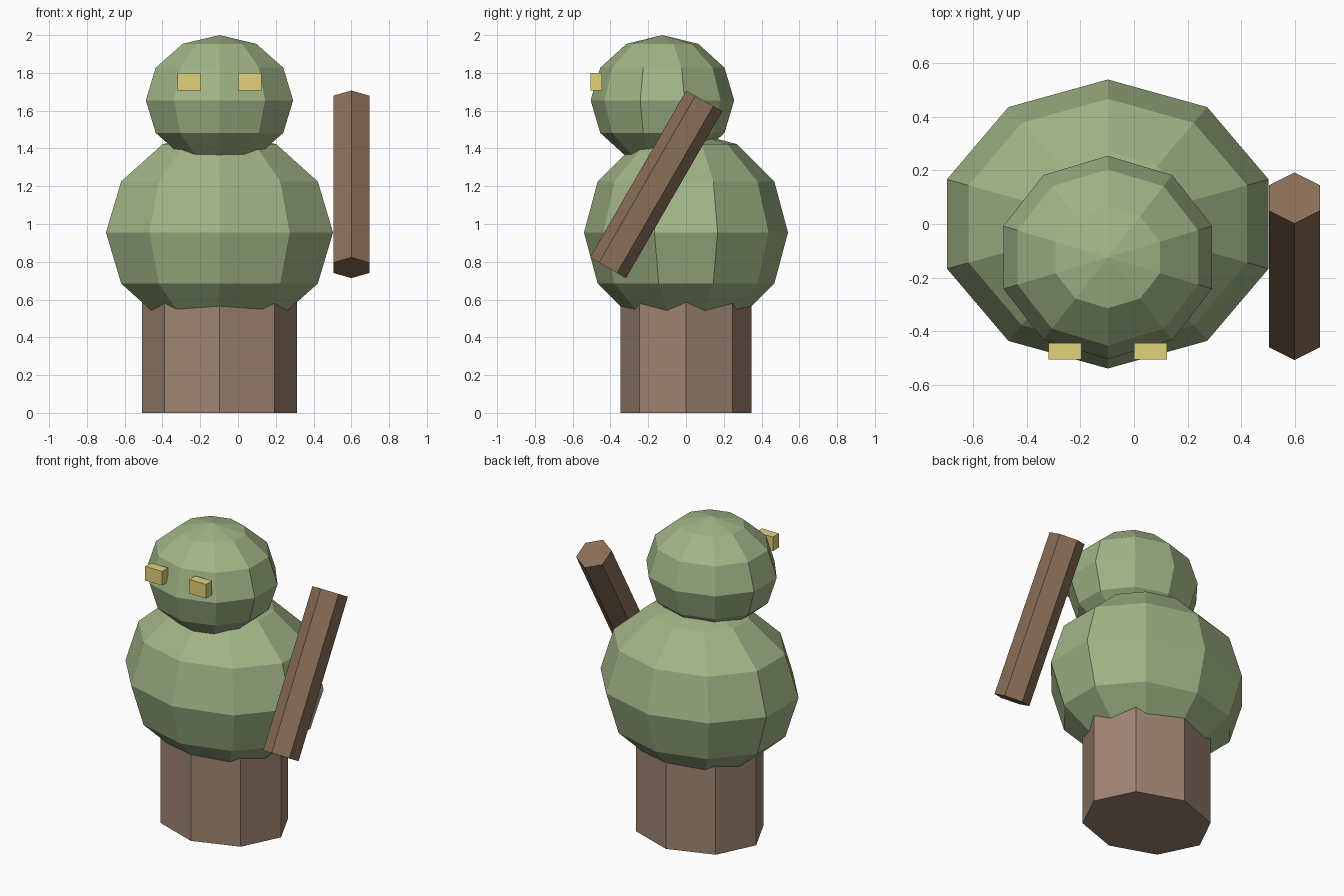
import bpy
from math import radians

if "Cube" in bpy.data.objects:
    bpy.data.objects.remove(bpy.data.objects["Cube"])


def material(name, color):
    mat = bpy.data.materials.new(name)
    mat.diffuse_color = (*color, 1)
    mat.use_nodes = True
    mat.node_tree.nodes["Principled BSDF"].inputs["Base Color"].default_value = mat.diffuse_color
    return mat


GREEN = material("leaf_green", (0.36, 0.46, 0.24))
BARK = material("bark", (0.34, 0.23, 0.17))
WOOD = material("dark_wood", (0.25, 0.155, 0.095))
YELLOW = material("yellow", (0.74, 0.65, 0.19))


def finish(name, mat, scale=(1, 1, 1)):
    obj = bpy.context.object
    obj.name = name
    obj.scale = scale
    obj.data.materials.append(mat)
    return obj


def ball(name, center, radii):
    bpy.ops.mesh.primitive_uv_sphere_add(segments=10, ring_count=6, radius=1, location=center)
    return finish(name, GREEN, radii)


CX = -0.098  # centre line of the figure; the club balances it on the right

# Stump, octagonal and wider than deep
bpy.ops.mesh.primitive_cylinder_add(vertices=8, radius=1, depth=0.62, location=(CX, 0, 0.31))
finish("stump", BARK, (0.41, 0.348, 1))

# Body and head
ball("body", (CX, 0, 0.955), (0.632, 0.54, 0.54))
ball("head", (CX, -0.125, 1.655), (0.41, 0.38, 0.345))

# Eyes
for side, label in ((-1, "right"), (1, "left")):
    bpy.ops.mesh.primitive_cube_add(size=1, location=(CX + side * 0.16, -0.475, 1.754))
    finish(label + "_eye", YELLOW, (0.123, 0.062, 0.092))

# Hexagonal club leaning back beside the body
bpy.ops.mesh.primitive_cylinder_add(vertices=6, radius=0.11, depth=1.02,
                                    location=(0.6, -0.158, 1.21),
                                    rotation=(radians(-30), 0, 0))
finish("club", WOOD)
